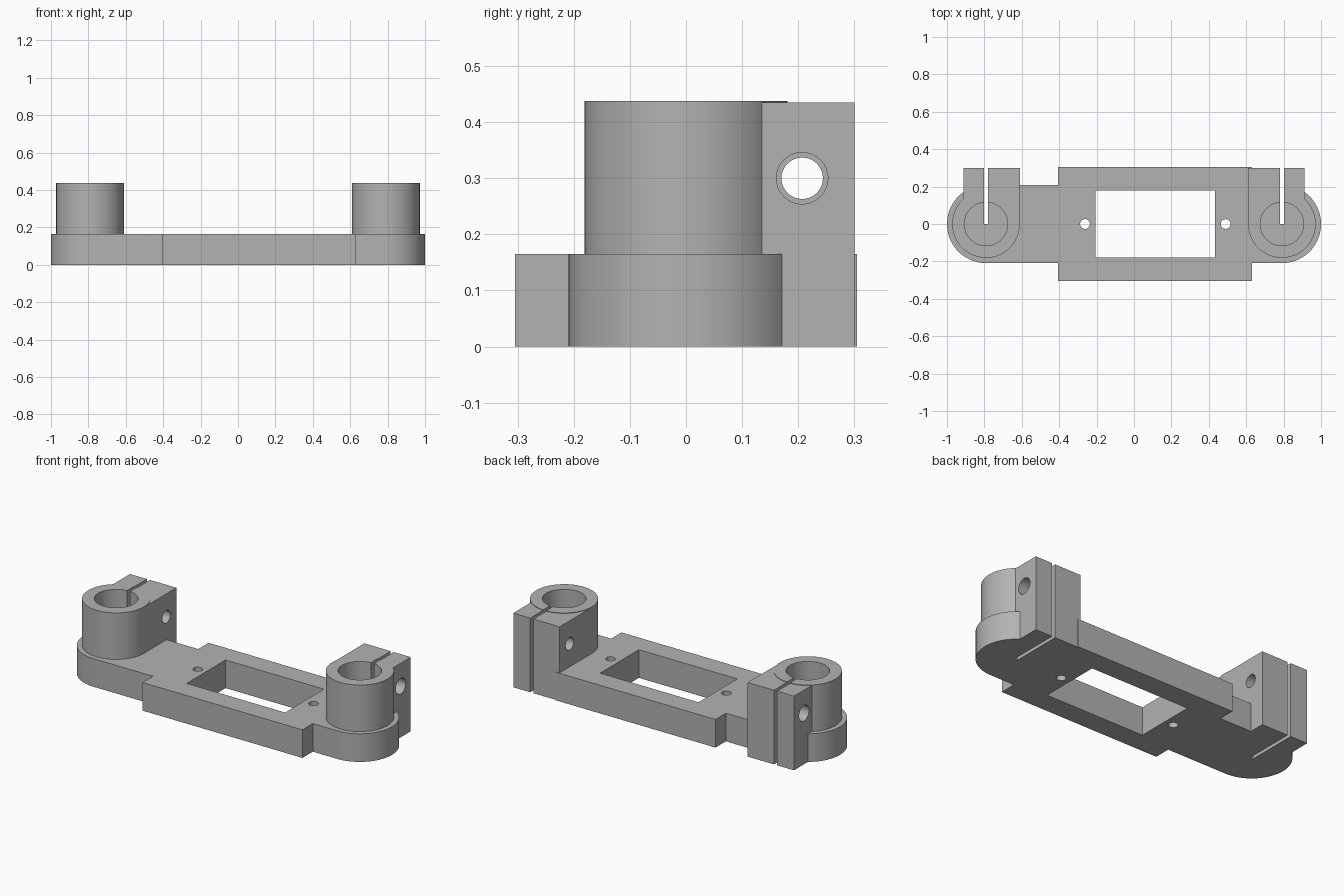
import bpy, bmesh, math
from mathutils import Matrix

old = bpy.data.objects.get("Cube")
if old:
    bpy.data.objects.remove(old, do_unlink=True)

grey = bpy.data.materials.new("plain grey")
grey.use_nodes = True
colour = (0.45, 0.45, 0.45, 1)
grey.diffuse_color = colour
grey.node_tree.nodes["Principled BSDF"].inputs["Base Color"].default_value = colour

BASE_H = 0.165
POST_H = 0.438
END_X = 0.791


def add_object(name, bm):
    bmesh.ops.recalc_face_normals(bm, faces=bm.faces)
    mesh = bpy.data.meshes.new(name)
    bm.to_mesh(mesh)
    bm.free()
    mesh.materials.append(grey)
    obj = bpy.data.objects.new(name, mesh)
    bpy.context.collection.objects.link(obj)
    return obj


def box(name, x, y, z):
    """Box from (low, high) ranges."""
    bm = bmesh.new()
    bmesh.ops.create_cube(bm, size=1)
    for v in bm.verts:
        v.co = [sum(r) / 2 + c * (r[1] - r[0]) for r, c in zip((x, y, z), v.co)]
    return add_object(name, bm)


def cylinder(name, centre, radius, length, along_x=False, sides=64):
    bm = bmesh.new()
    turn = Matrix.Rotation(math.pi / 2, 4, 'Y') if along_x else Matrix()
    bmesh.ops.create_cone(bm, cap_ends=True, segments=sides, radius1=radius,
                          radius2=radius, depth=length,
                          matrix=Matrix.Translation(centre) @ turn)
    return add_object(name, bm)


def rounded_arm(name, half, radius, height):
    """Long bar with half-round ends."""
    bm = bmesh.new()
    ring = []
    for side in (1, -1):
        for i in range(37):
            a = math.pi * (i / 36 - 0.5)
            ring.append(bm.verts.new((side * (half + radius * math.cos(a)),
                                      side * radius * math.sin(a), 0)))
    face = bm.faces.new(ring)
    top = bmesh.ops.extrude_face_region(bm, geom=[face])["geom"]
    bmesh.ops.translate(bm, vec=(0, 0, height),
                        verts=[g for g in top if isinstance(g, bmesh.types.BMVert)])
    return add_object(name, bm)


def combine(target, tool, operation):
    """Apply a boolean and discard the tool."""
    tool.hide_render = True
    mod = target.modifiers.new("cut", 'BOOLEAN')
    mod.operation = operation
    mod.solver = 'EXACT'
    mod.object = tool
    bpy.context.view_layer.objects.active = target
    bpy.ops.object.modifier_apply(modifier=mod.name)
    bpy.data.objects.remove(tool, do_unlink=True)


# Base: long rounded arm with the wider centre plate
bracket = rounded_arm("clamp_bracket", END_X, 0.209, BASE_H)
combine(bracket, box("centre_plate", (-0.405, 0.632), (-0.305, 0.305), (0, BASE_H)), 'UNION')

# Clamps: round post and rear block, flush with the post on the inner side
for side in (-1, 1):
    x = side * END_X
    edges = sorted((x - side * 0.181, x + side * 0.12))
    combine(bracket, box("clamp_block", edges, (0, 0.3), (0, POST_H - 0.003)), 'UNION')
    combine(bracket, cylinder("post", (x, 0, POST_H / 2 + 0.02), 0.181, POST_H - 0.04), 'UNION')

# Bores, clamping slots and stepped bolt holes
for side in (-1, 1):
    x = side * END_X
    combine(bracket, cylinder("bore", (x, 0, BASE_H + 0.25), 0.116, 0.5), 'DIFFERENCE')
    combine(bracket, box("slot", (x - 0.01, x + 0.01), (0, 0.4), (-0.1, 0.6)), 'DIFFERENCE')
    for direction, radius in ((1, 0.046), (-1, 0.037)):
        centre = (x + side * direction * 0.125, 0.207, 0.3)
        combine(bracket, cylinder("bolt_hole", centre, radius, 0.25, True, 32), 'DIFFERENCE')

# Window and the screw holes beside it
combine(bracket, box("window", (-0.207, 0.432), (-0.18, 0.18), (-0.1, 0.3)), 'DIFFERENCE')
for x in (-0.262, 0.49):
    combine(bracket, cylinder("screw_hole", (x, 0, 0.1), 0.026, 0.5, sides=24), 'DIFFERENCE')

bpy.ops.object.select_all(action='DESELECT')
bracket.select_set(True)
bpy.context.view_layer.objects.active = bracket
bpy.ops.object.shade_smooth_by_angle(angle=math.radians(30))
